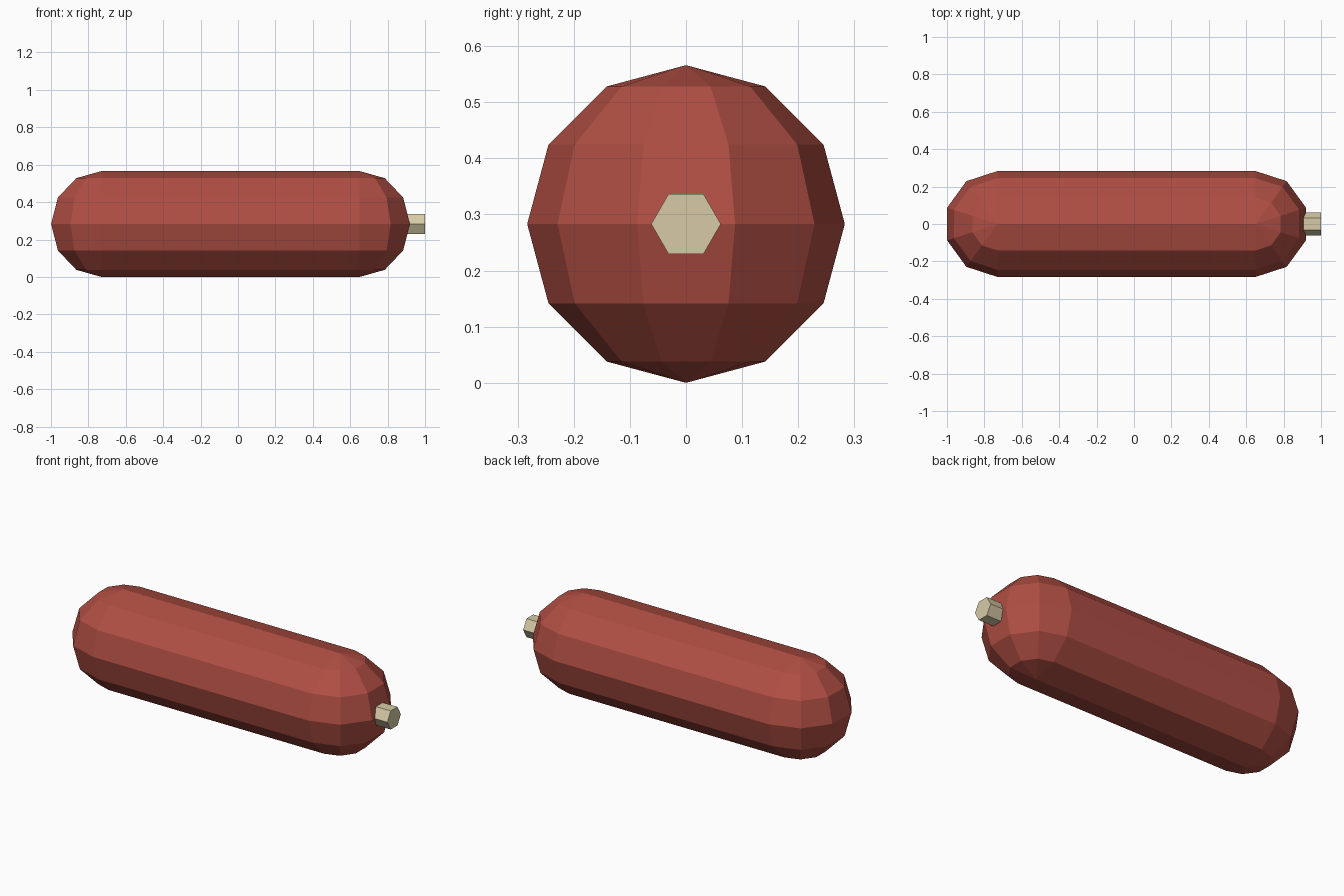
import bpy, bmesh, math
from mathutils import Vector

if "Cube" in bpy.data.objects:
    bpy.data.objects.remove(bpy.data.objects["Cube"])

R = 0.283          # tank radius
HALF = 0.69        # half the distance between the cap centres
CX = -0.04         # tank centre along x


def material(name, color):
    m = bpy.data.materials.new(name)
    m.diffuse_color = (*color, 1)
    m.use_nodes = True
    m.node_tree.nodes["Principled BSDF"].inputs["Base Color"].default_value = m.diffuse_color
    return m


red = material("dull red", (0.43, 0.076, 0.056))
brass = material("pale brass", (0.68, 0.59, 0.38))

# Tank: half-sphere cap spun about the vertical, extruded to the middle, mirrored
bm = bmesh.new()
arc = [bm.verts.new((0, -R * math.sin(math.radians(a)), R * math.cos(math.radians(a))))
       for a in range(0, 181, 30)]
edges = [bm.edges.new(pair) for pair in zip(arc, arc[1:])]
bmesh.ops.spin(bm, geom=arc + edges, cent=(0, 0, 0), axis=(0, 0, 1),
               angle=math.pi, steps=5)
bmesh.ops.remove_doubles(bm, verts=bm.verts[:], dist=0.0001)
for v in bm.verts:
    v.co.x = abs(v.co.x) + HALF
rim = [e for e in bm.edges if e.is_boundary]
new = bmesh.ops.extrude_edge_only(bm, edges=rim)["geom"]
for v in new:
    if isinstance(v, bmesh.types.BMVert):
        v.co.x = 0
# point every face away from the tank's core line
for f in bm.faces:
    f.normal_update()
    c = f.calc_center_median()
    if f.normal.dot(c - Vector((min(c.x, HALF), 0, 0))) < 0:
        f.normal_flip()
mesh = bpy.data.meshes.new("tank")
bm.to_mesh(mesh)
bm.free()
tank = bpy.data.objects.new("tank", mesh)
bpy.context.collection.objects.link(tank)
tank.location = (CX, 0, R)
mirror = tank.modifiers.new("mirror", "MIRROR")
mirror.use_axis[0] = True
tank.data.materials.append(red)

# Valve: hexagonal stub on the right end
bpy.ops.mesh.primitive_cylinder_add(vertices=6, radius=0.062, depth=0.12,
                                    location=(0.94, 0, R),
                                    rotation=(0, math.pi / 2, 0))
valve = bpy.context.object
valve.name = "valve"
valve.data.materials.append(brass)
